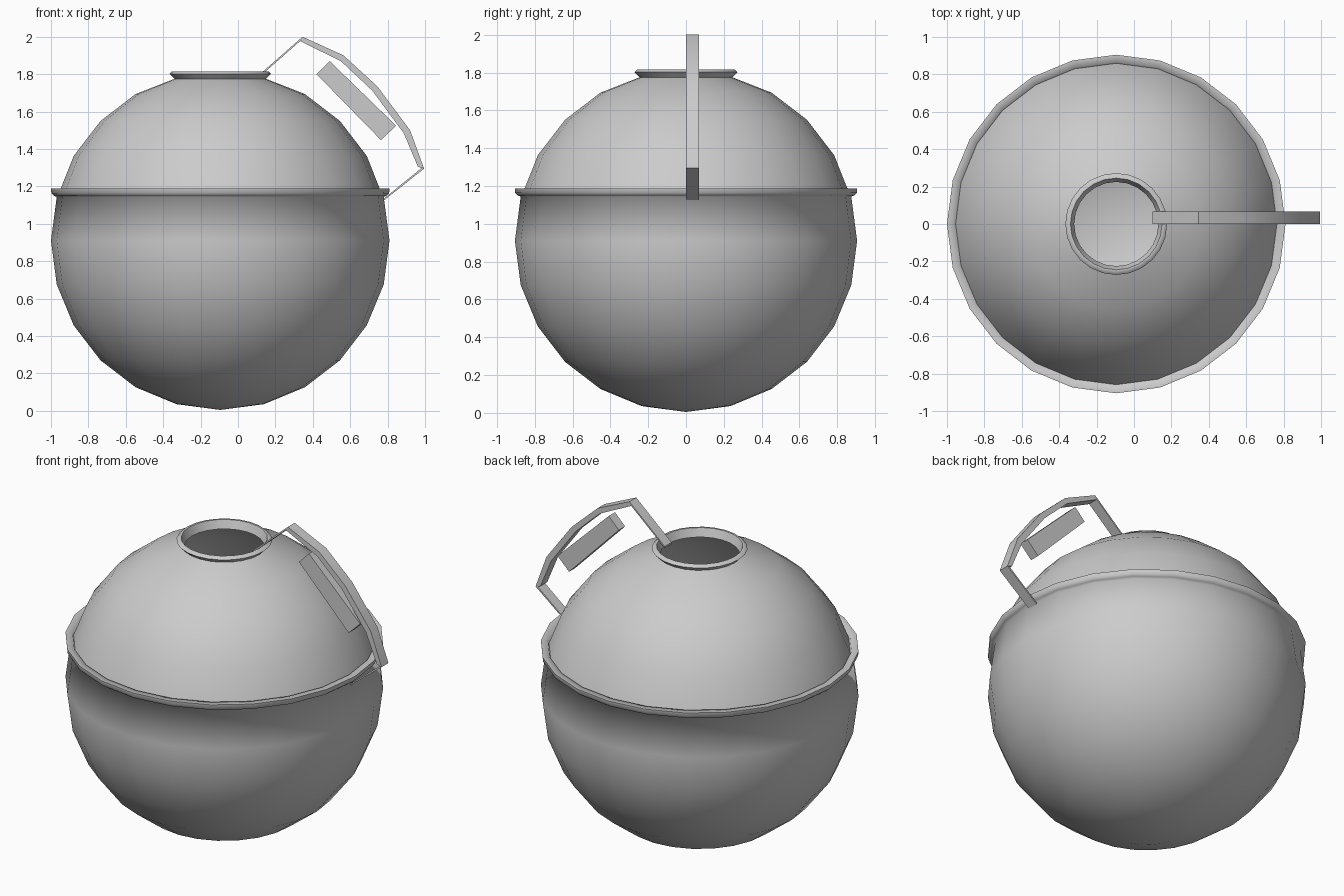
import bpy, bmesh, math
from math import sin, cos, radians

cube = bpy.data.objects.get("Cube")
if cube:
    bpy.data.objects.remove(cube)

grey = bpy.data.materials.new("light grey")
grey.use_nodes = True
colour = (0.6, 0.6, 0.6, 1)
grey.diffuse_color = colour
grey.node_tree.nodes["Principled BSDF"].inputs["Base Color"].default_value = colour

RADIUS, MID, AXIS, SIDES = 0.905, 0.91, -0.095, 24


def finish(name, bm, angle):
    bmesh.ops.remove_doubles(bm, verts=bm.verts, dist=0.0005)
    bmesh.ops.recalc_face_normals(bm, faces=bm.faces)
    mesh = bpy.data.meshes.new(name)
    bm.to_mesh(mesh)
    bm.free()
    mesh.materials.append(grey)
    obj = bpy.data.objects.new(name, mesh)
    bpy.context.collection.objects.link(obj)
    bpy.ops.object.select_all(action='DESELECT')
    obj.select_set(True)
    bpy.context.view_layer.objects.active = obj
    bpy.ops.object.shade_smooth_by_angle(angle=radians(angle))
    return obj


def arc(radius, start, end):
    """Profile points on the sphere, one every 15 degrees of latitude."""
    step = 15 if end > start else -15
    return [(radius * cos(radians(a)), MID + radius * sin(radians(a)))
            for a in range(start, end + step, step)]


def lathe(name, profile, angle):
    bm = bmesh.new()
    verts = [bm.verts.new((AXIS + r, 0, z)) for r, z in profile]
    edges = [bm.edges.new(pair) for pair in zip(verts, verts[1:] + verts[:1])
             if pair[0].co.x > AXIS + 0.001 or pair[1].co.x > AXIS + 0.001]
    bmesh.ops.spin(bm, geom=verts + edges, cent=(AXIS, 0, 0), axis=(0, 0, 1),
                   angle=math.tau, steps=SIDES)
    return finish(name, bm, angle)


def plate(name, outline, y0, y1, angle):
    """Extrude a front outline along y."""
    bm = bmesh.new()
    face = bm.faces.new([bm.verts.new((x, y0, z)) for x, z in outline])
    out = bmesh.ops.extrude_face_region(bm, geom=[face])
    bmesh.ops.translate(bm, vec=(0, y1 - y0, 0),
                        verts=[v for v in out["geom"] if isinstance(v, bmesh.types.BMVert)])
    return finish(name, bm, angle)


# Lower bowl with flared rim and inner wall
inner = RADIUS - 0.03
rim = [(0.89, 1.15), (0.903, 1.163), (0.905, 1.188), (0.865, 1.188)]
lathe("lower_bowl", arc(RADIUS, -90, 15) + rim + arc(inner, 15, -90), 88)

# Domed lid with flared neck around the opening
neck = [(0.245, 1.775), (0.272, 1.802), (0.258, 1.815), (0.245, 1.815), (0.225, 1.765)]
lathe("domed_lid", [(0.86, 1.17)] + arc(RADIUS, 30, 60) + neck
      + arc(inner, 60, 30) + [(0.83, 1.17)], 50)

# Handle: curved bar and two thin links to the body
outer_edge = [(0.345, 2.0), (0.565, 1.9), (0.745, 1.735), (0.92, 1.5), (0.995, 1.295)]
inner_edge = [(0.335, 1.975), (0.55, 1.87), (0.718, 1.712), (0.887, 1.483), (0.962, 1.305)]
plate("handle_bar", outer_edge + inner_edge[::-1], 0, 0.068, 40)
plate("upper_link", [(0.1, 1.785), (0.345, 2.0), (0.345, 1.988), (0.1, 1.773)], 0, 0.068, 40)
plate("lower_link", [(0.995, 1.295), (0.78, 1.125), (0.78, 1.135), (0.98, 1.297)], 0, 0.068, 40)

# Grip block under the bar
plate("grip", [(0.49, 1.87), (0.42, 1.80), (0.765, 1.447), (0.845, 1.525)], 0.003, 0.065, 30)
